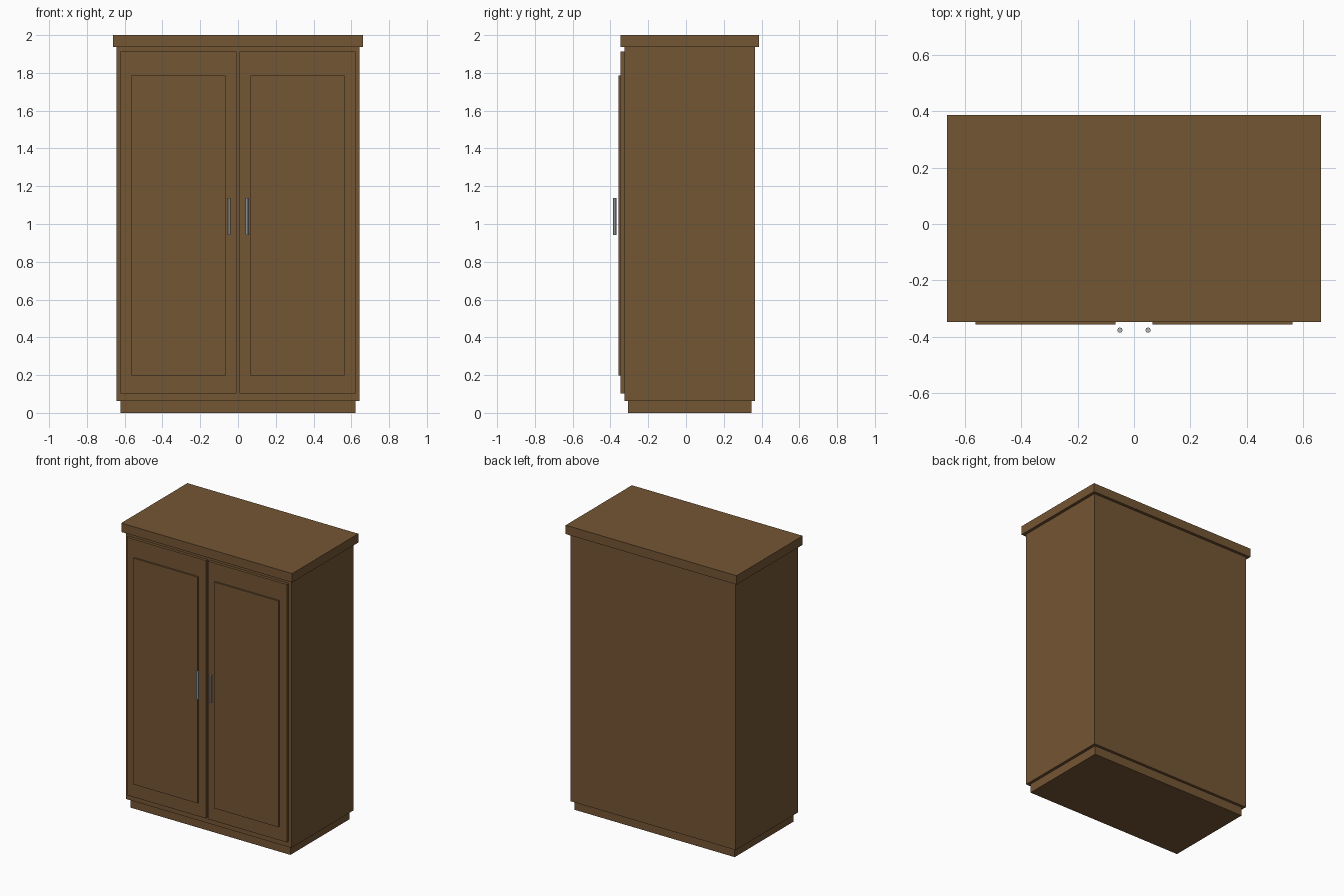
import bpy

old = bpy.data.objects.get("Cube")
if old:
    bpy.data.objects.remove(old, do_unlink=True)


def material(name, rgb):
    mat = bpy.data.materials.new(name)
    mat.use_nodes = True
    colour = (*rgb, 1.0)
    mat.diffuse_color = colour
    mat.node_tree.nodes["Principled BSDF"].inputs["Base Color"].default_value = colour
    return mat


wood = material("brown wood", (0.175, 0.092, 0.034))
metal = material("grey metal", (0.45, 0.46, 0.48))


def box(name, x, y, z):
    """Box given by its (low, high) range on each axis."""
    spans = (x, y, z)
    bpy.ops.mesh.primitive_cube_add(size=1, location=[(a + b) / 2 for a, b in spans])
    ob = bpy.context.object
    ob.name = name
    ob.scale = [b - a for a, b in spans]
    bpy.ops.object.transform_apply(location=False, rotation=False, scale=True)
    ob.data.materials.append(wood)
    return ob


# Carcass: plinth, body and overhanging top
box("plinth", (-0.621, 0.621), (-0.306, 0.347), (0, 0.0625))
box("body", (-0.642, 0.642), (-0.326, 0.366), (0.0625, 1.9375))
box("top_slab", (-0.663, 0.663), (-0.347, 0.386), (1.9375, 2))

# Pair of doors, each with a raised panel and a bar handle
for side, s in (("left", 1), ("right", -1)):
    def across(a, b):
        return tuple(sorted((s * a, s * b)))

    box(side + "_door", across(0.008, 0.621), (-0.346, -0.326), (0.103, 1.912))
    box(side + "_door_panel", across(0.065, 0.563), (-0.357, -0.346), (0.198, 1.785))

    bpy.ops.mesh.primitive_cylinder_add(vertices=8, radius=0.0095, depth=0.195,
                                        location=(s * 0.05, -0.3765, 1.04))
    handle = bpy.context.object
    handle.name = side + "_handle"
    handle.data.materials.append(metal)
